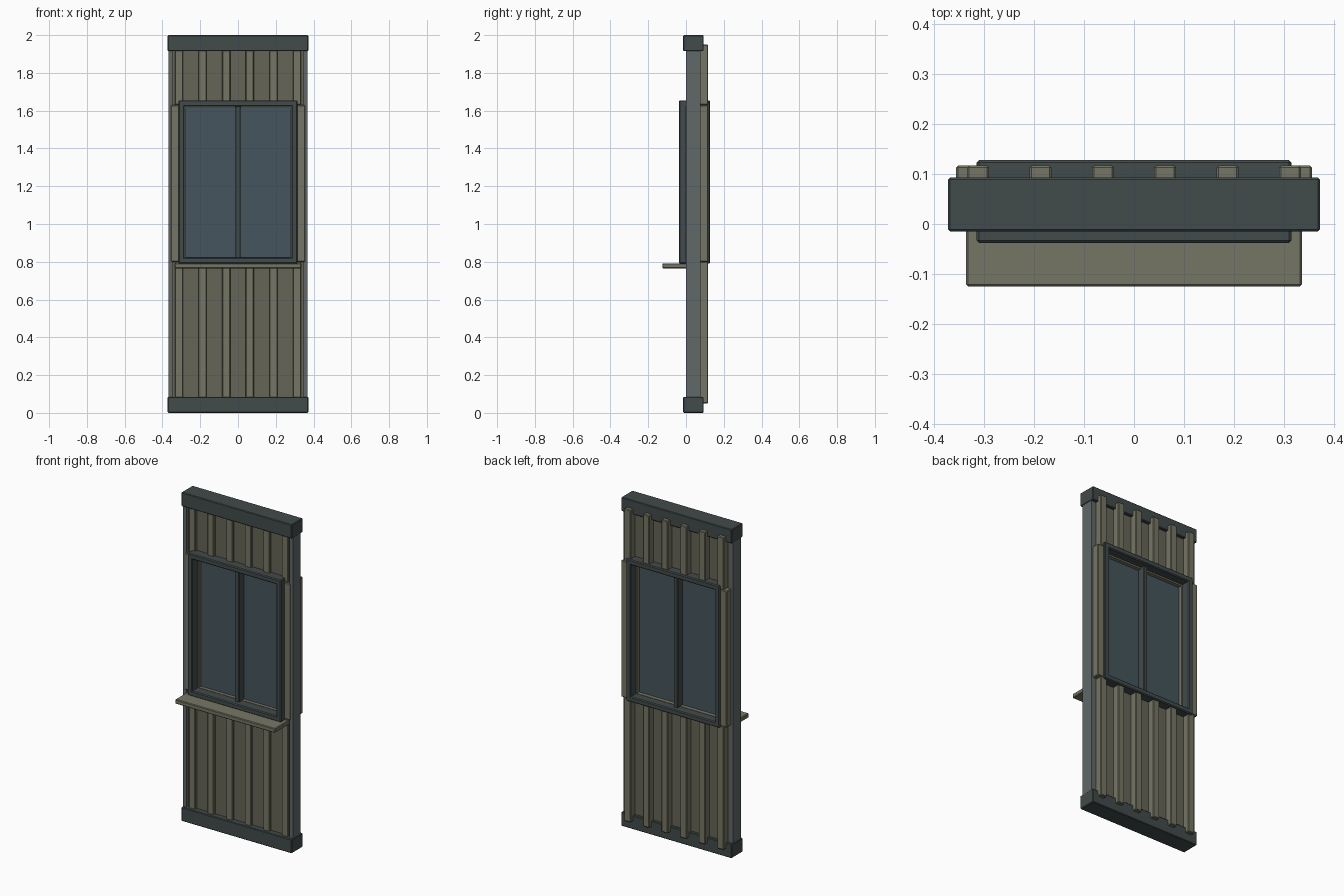
import bpy, bmesh
from mathutils import Vector

if "Cube" in bpy.data.objects:
    bpy.data.objects.remove(bpy.data.objects["Cube"])


def material(name, rgb):
    m = bpy.data.materials.new(name)
    m.diffuse_color = (*rgb, 1)
    m.use_nodes = True
    m.node_tree.nodes["Principled BSDF"].inputs["Base Color"].default_value = m.diffuse_color
    return m


DARK = material("dark_metal", (0.055, 0.07, 0.07))
GREY = material("grey_metal", (0.12, 0.14, 0.14))
TRIM = material("light_olive", (0.18, 0.18, 0.13))
PANEL = material("dark_olive", (0.13, 0.13, 0.095))
GLASS = material("blue_glass", (0.06, 0.09, 0.11))


def box(name, x, y, z, mat, bevel=0.0):
    """Box from (min, max) ranges, with an optional small chamfer."""
    lo, hi = Vector((x[0], y[0], z[0])), Vector((x[1], y[1], z[1]))
    bm = bmesh.new()
    bmesh.ops.create_cube(bm, size=1)
    for v in bm.verts:
        v.co = (lo + hi) / 2 + v.co * (hi - lo)
    if bevel:
        bmesh.ops.bevel(bm, geom=bm.edges[:], offset=bevel, segments=1,
                        affect='EDGES', profile=0.5)
    mesh = bpy.data.meshes.new(name)
    bm.to_mesh(mesh)
    bm.free()
    mesh.materials.append(mat)
    ob = bpy.data.objects.new(name, mesh)
    bpy.context.collection.objects.link(ob)
    return ob


def pair(name, x, y, z, mat, bevel=0.0):
    """The same box on the right and left."""
    box(name + "_right", x, y, z, mat, bevel)
    box(name + "_left", (-x[1], -x[0]), y, z, mat, bevel)


def ring(name, half, z, wall, y, mat, bevel=0.0):
    """Rectangular frame: two jambs and two cross bars."""
    pair(name + "_jamb", (half - wall, half), y, z, mat, bevel)
    inner = (-half + wall / 2, half - wall / 2)
    box(name + "_bottom", inner, y, (z[0], z[0] + wall), mat, bevel)
    box(name + "_top", inner, y, (z[1] - wall, z[1]), mat, bevel)


# Rails at the bottom and top, corner posts
box("bottom_rail", (-0.372, 0.372), (-0.015, 0.093), (0, 0.085), DARK, 0.004)
box("top_rail", (-0.372, 0.372), (-0.015, 0.093), (1.915, 2), DARK, 0.004)
pair("corner_post", (0.348, 0.369), (0, 0.076), (0.04, 1.96), GREY)

# Wall sheets below and above the window, with vertical battens through them
for part, z in (("lower", (0.05, 0.80)), ("upper", (1.63, 1.95))):
    box(part + "_panel", (-0.352, 0.352), (0.02, 0.075), z, PANEL)
    for i in range(6):
        cx = -0.3125 + 0.125 * i
        box(f"{part}_batten_{i + 1}", (cx - 0.022, cx + 0.022),
            (0.004, 0.117), z, TRIM, 0.004)

# Boards beside the window
pair("side_board", (0.29, 0.356), (-0.003, 0.117), (0.80, 1.63), TRIM, 0.004)

# Window frame, liner, centre bar and glass
ring("window_frame", 0.315, (0.79, 1.655), 0.032, (-0.038, 0.128), DARK, 0.005)
ring("window_liner", 0.295, (0.806, 1.632), 0.018, (0.02, 0.075), TRIM)
box("window_mullion", (-0.013, 0.013), (-0.008, 0.1), (0.81, 1.635), DARK, 0.003)
box("window_glass", (-0.29, 0.29), (0.04, 0.052), (0.81, 1.635), GLASS)

# Projecting sill
box("window_sill", (-0.336, 0.336), (-0.125, 0.04), (0.765, 0.792), TRIM, 0.004)
